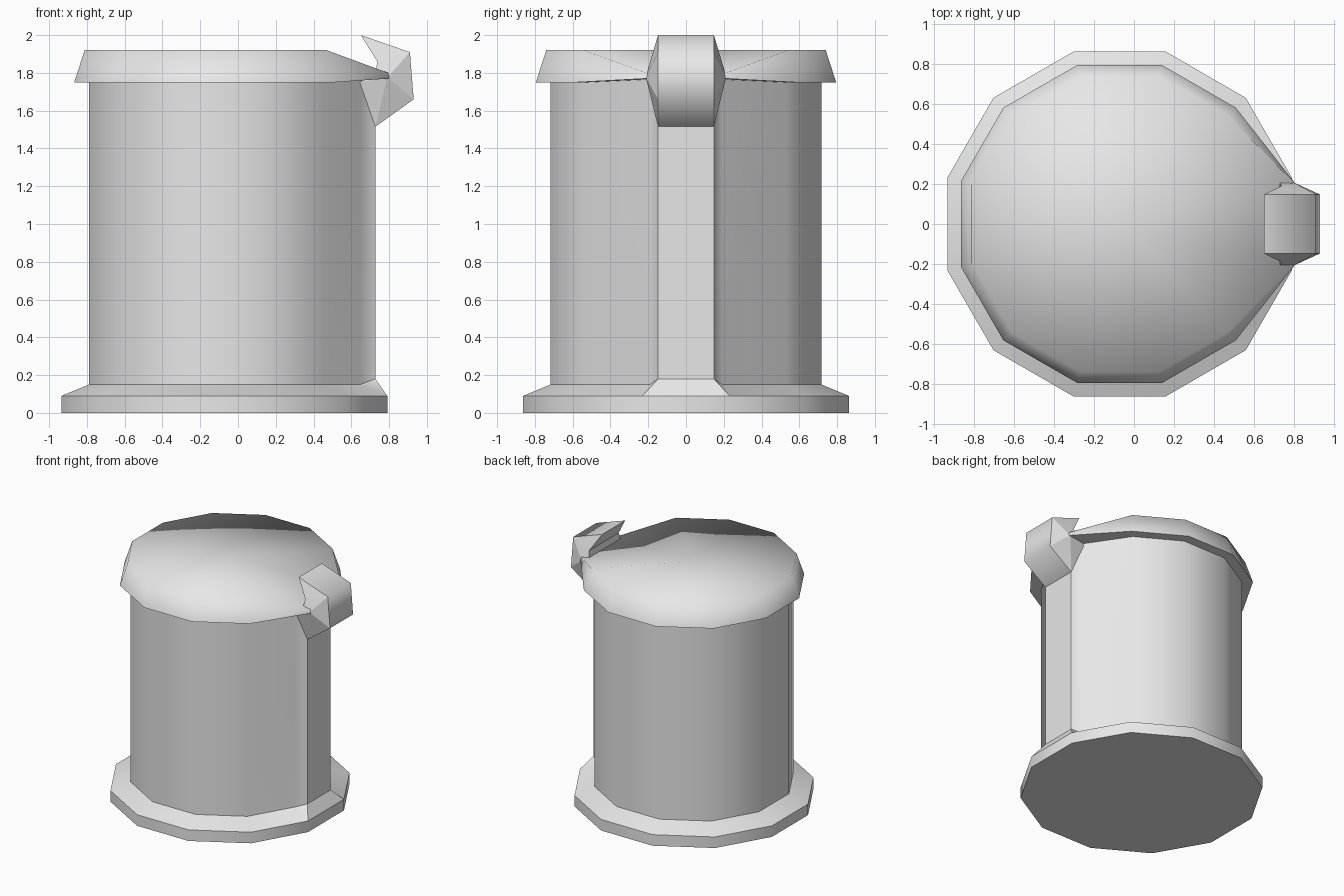
import bpy, bmesh, math
from mathutils import Vector

cube = bpy.data.objects.get("Cube")
if cube:
    bpy.data.objects.remove(cube, do_unlink=True)

CX = -0.072   # axis of the can
SIDES = 12

grey = bpy.data.materials.new("light_grey")
grey.use_nodes = True
colour = (0.8, 0.8, 0.8, 1)
grey.diffuse_color = colour
grey.node_tree.nodes["Principled BSDF"].inputs["Base Color"].default_value = colour


def ring(apothem, z):
    """Twelve-sided ring with flats on the axes; starts at +15 degrees."""
    r = apothem / math.cos(math.pi / SIDES)
    return [Vector((CX + r * math.cos(a), r * math.sin(a), z))
            for a in (math.tau * (i + 0.5) / SIDES for i in range(SIDES))]


def loft(bm, rings):
    """Join rings of equal length and return their vertices."""
    rows = [[bm.verts.new(p) for p in r] for r in rings]
    for low, high in zip(rows, rows[1:]):
        for i in range(len(low)):
            j = (i + 1) % len(low)
            bm.faces.new((low[i], low[j], high[j], high[i]))
    return rows


def finish(bm, name, sharp_angle):
    bm.normal_update()
    bmesh.ops.recalc_face_normals(bm, faces=bm.faces)
    for e in bm.edges:
        e.smooth = e.calc_face_angle(0) < math.radians(sharp_angle)
    mesh = bpy.data.meshes.new(name)
    bm.to_mesh(mesh)
    bm.free()
    mesh.materials.append(grey)
    obj = bpy.data.objects.new(name, mesh)
    bpy.context.collection.objects.link(obj)
    return obj


# Body with flared base and a raised spine on the +x side
def with_spine(points, spine=None, z=0):
    extra = ([Vector((spine, s * 0.148, z)) for s in (-1, 1)]
             if spine else [points[-1], points[0]])
    return points + extra


bm = bmesh.new()
rows = loft(bm, [
    with_spine(ring(0.8625, 0)),
    with_spine(ring(0.8625, 0.09)),
    with_spine(ring(0.718, 0.15), 0.727, 0.18),
    with_spine(ring(0.718, 1.77), 0.727, 1.70),
])
bm.faces.new(rows[0][:SIDES])
bm.faces.new(rows[-1])
bmesh.ops.remove_doubles(bm, verts=bm.verts, dist=0.0001)
bmesh.ops.dissolve_degenerate(bm, edges=bm.edges, dist=0.0001)
for f in bm.faces:
    f.smooth = True
finish(bm, "can_body", 35)

# Lid: tapered rim, pulled down to a thin lip beside the handle
bottom, top = ring(0.795, 1.75), ring(0.74, 1.92)
for i, s in ((0, 1), (SIDES - 1, -1)):
    bottom[i] = Vector((0.80, s * 0.212, 1.77))
    top[i] = Vector((0.795, s * 0.21, 1.80))
bm = bmesh.new()
rows = loft(bm, [bottom, top])
crown = bm.verts.new((CX, 0, 1.92))
hub = bm.verts.new((CX, 0, 1.75))
for f in bm.faces:
    f.smooth = True
for i in range(SIDES):
    j = (i + 1) % SIDES
    bm.faces.new((rows[1][i], rows[1][j], crown)).smooth = True
    bm.faces.new((rows[0][j], rows[0][i], hub))
finish(bm, "lid", 85)

# Handle: smooth outer band with faceted cheeks reaching the lid lip
points = {
    "A": (0.727, 0.148, 1.515), "B": (0.93, 0.148, 1.66),
    "C": (0.91, 0.148, 1.91), "D": (0.65, 0.148, 2.0),
    "E": (0.738, 0.19, 1.86), "F": (0.73, 0.205, 1.81),
    "G": (0.79, 0.212, 1.775), "H": (0.645, 0.195, 1.75),
}
bm = bmesh.new()
left = {k: bm.verts.new(p) for k, p in points.items()}
right = {k: bm.verts.new((x, -y, z)) for k, (x, y, z) in points.items()}
outline = "ABCDEFH"
for a, b in zip(outline, outline[1:] + outline[0]):
    f = bm.faces.new((left[a], left[b], right[b], right[a]))
    f.smooth = a + b in ("AB", "BC", "CD")
for cheek in ("ABG", "BCG", "CEG", "CDE", "EFG", "FHG", "AGH"):
    for side in (left, right):
        bm.faces.new([side[k] for k in cheek])
finish(bm, "handle", 70)
